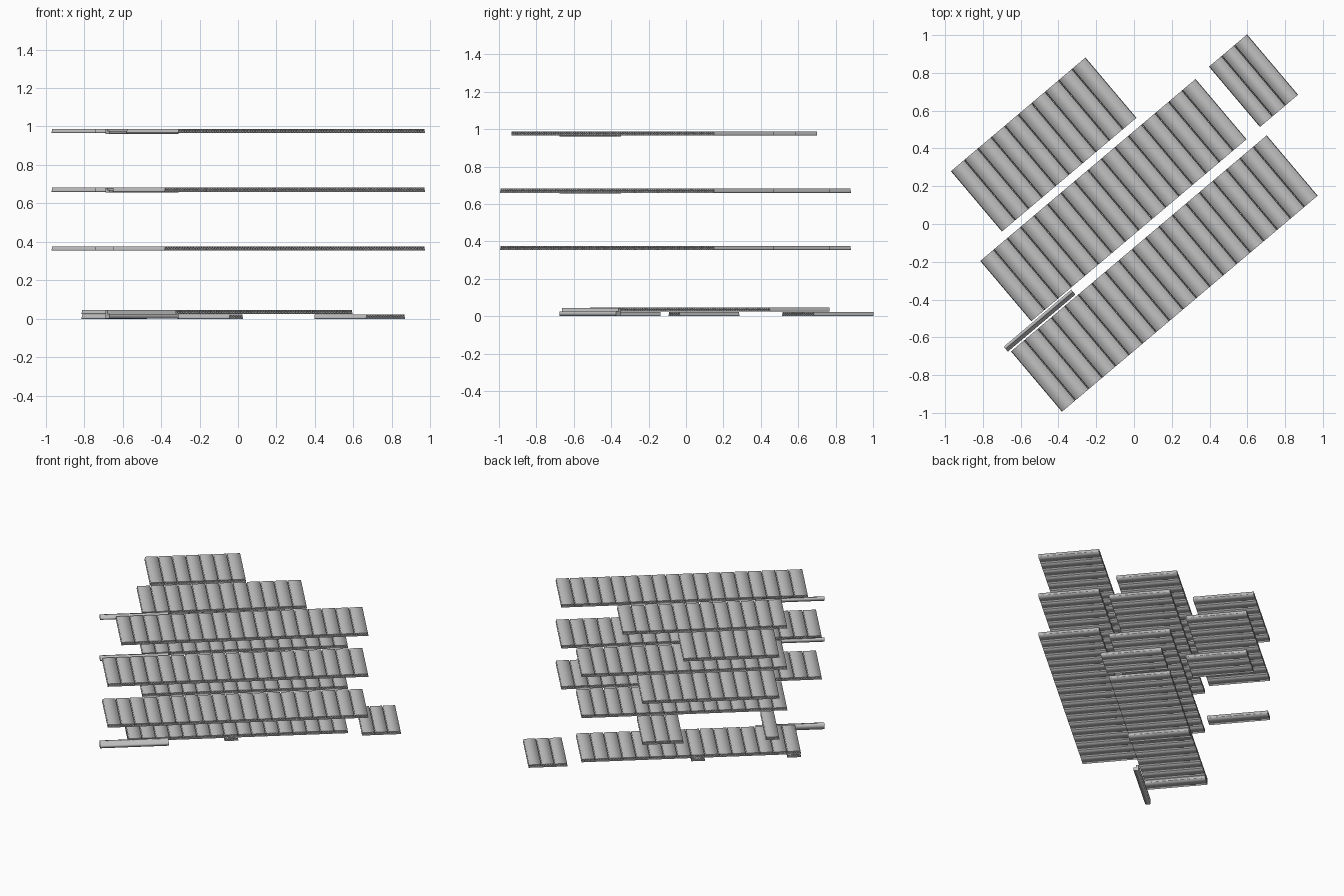
import bpy, math
from mathutils import Matrix

if "Cube" in bpy.data.objects:
    bpy.data.objects.remove(bpy.data.objects["Cube"], do_unlink=True)

ANGLE = math.radians(40.2)   # the plan is turned on the grid
PITCH = 0.0933               # slab width
THICK = 0.022
SPAN = 0.418                 # slab length
VOIDS = 5

concrete = bpy.data.materials.new("concrete_grey")
concrete.use_nodes = True
GREY = (0.53, 0.53, 0.53, 1)
concrete.diffuse_color = GREY
concrete.node_tree.nodes["Principled BSDF"].inputs["Base Color"].default_value = GREY


def extruded_mesh(name, outlines, length):
    """Fill 2D outlines (inner ones become holes) and extrude them along y."""
    curve = bpy.data.curves.new(name + "_outline", 'CURVE')
    curve.dimensions = '2D'
    curve.fill_mode = 'BOTH'
    curve.extrude = length / 2
    for pts in outlines:
        spline = curve.splines.new('POLY')
        spline.points.add(len(pts) - 1)
        for point, (x, z) in zip(spline.points, pts):
            point.co = (x, z, 0, 1)
        spline.use_cyclic_u = True
    temp = bpy.data.objects.new(name + "_outline", curve)
    bpy.context.collection.objects.link(temp)
    graph = bpy.context.evaluated_depsgraph_get()
    mesh = bpy.data.meshes.new_from_object(temp.evaluated_get(graph))
    bpy.data.objects.remove(temp, do_unlink=True)
    bpy.data.curves.remove(curve)
    mesh.name = name
    mesh.transform(Matrix.Rotation(math.pi / 2, 4, 'X'))
    mesh.materials.clear()
    mesh.materials.append(concrete)
    return mesh


def place(name, mesh, u, w, z):
    """u runs along a row, w runs across the rows towards the front."""
    obj = bpy.data.objects.new(name, mesh)
    bpy.context.collection.objects.link(obj)
    obj.location = Matrix.Rotation(ANGLE, 3, 'Z') @ Matrix.Translation((u, -w, z)).translation
    obj.rotation_euler.z = ANGLE
    return obj


# Hollow-core slab: wide foot, narrower top for the joint, round voids
half, top = PITCH * 0.498, PITCH * 0.472
outline = [(-half, 0), (half, 0), (half, 0.007), (top, 0.01),
           (top, THICK), (-top, THICK), (-top, 0.01), (-half, 0.007)]
step = 2 * top / VOIDS
radius = 0.006
voids = []
for i in range(VOIDS):
    cx = (i - (VOIDS - 1) / 2) * step
    voids.append([(cx + radius * math.cos(math.tau * k / 8),
                   THICK / 2 + radius * math.sin(math.tau * k / 8)) for k in range(8)])
slab = extruded_mesh("hollow_slab", [outline] + voids, SPAN)

# Rows of the plan: start along u and centre across w
ROWS = {"back": (-0.56, -0.63), "middle": (-0.748, -0.167), "front": (-0.933, 0.304)}


def slab_row(name, row, first, count, z):
    start, w = ROWS[row]
    obj = place(name, slab, start + (first + 0.5) * PITCH, w, z)
    array = obj.modifiers.new("repeat", 'ARRAY')
    array.count = count
    array.use_relative_offset = False
    array.use_constant_offset = True
    array.constant_offset_displace = (PITCH, 0, 0)
    return obj


# Floors: (name, height, [(row, first slab, count)])
FLOORS = [
    ("base", 0.0, [("middle", 0, 1), ("middle", 7, 1)]),
    ("ground", THICK + 0.002, [("middle", 0, 16)]),
    ("first", 0.354, [("back", 0, 1), ("back", 7, 3), ("middle", 1, 15), ("front", 0, 19)]),
    ("second", 0.66, [("back", 0, 10), ("middle", 1, 15), ("front", 0, 19)]),
    ("third", 0.966, [("back", 0, 7), ("middle", 1, 12), ("front", 1, 18)]),
]
for floor, z, runs in FLOORS:
    for row, first, count in runs:
        slab_row(f"{floor}_floor_{row}_slabs_{first}", row, first, count, z)

# Detached landing of three slightly narrower slabs
landing = slab_row("landing_slabs", "middle", 0, 3, 0.0)
landing.scale.x = 0.945
landing.location = place("landing_anchor", None, 0.841 + PITCH * 0.47, -0.171, 0).location
bpy.data.objects.remove(bpy.data.objects["landing_anchor"], do_unlink=True)

# Ledge beams between the middle and front rows
BEAM_LENGTH, BEAM_WIDTH = 0.468, 0.034


def ledge_beam(name, z, height):
    a, b = BEAM_WIDTH / 2, height * 0.55
    # the profile is drawn across the beam, then turned to run along the row
    mesh = extruded_mesh(name, [[(-a, 0), (a, 0), (a, b), (0, b), (0, height), (-a, height)]],
                         BEAM_LENGTH)
    mesh.transform(Matrix.Rotation(-math.pi / 2, 4, 'Z'))
    place(name, mesh, -0.712, 0.068, z)


ledge_beam("ground_ledge_beam", 0.002, 0.043)
ledge_beam("second_ledge_beam", 0.656, 0.025)
ledge_beam("third_ledge_beam", 0.962, 0.025)
